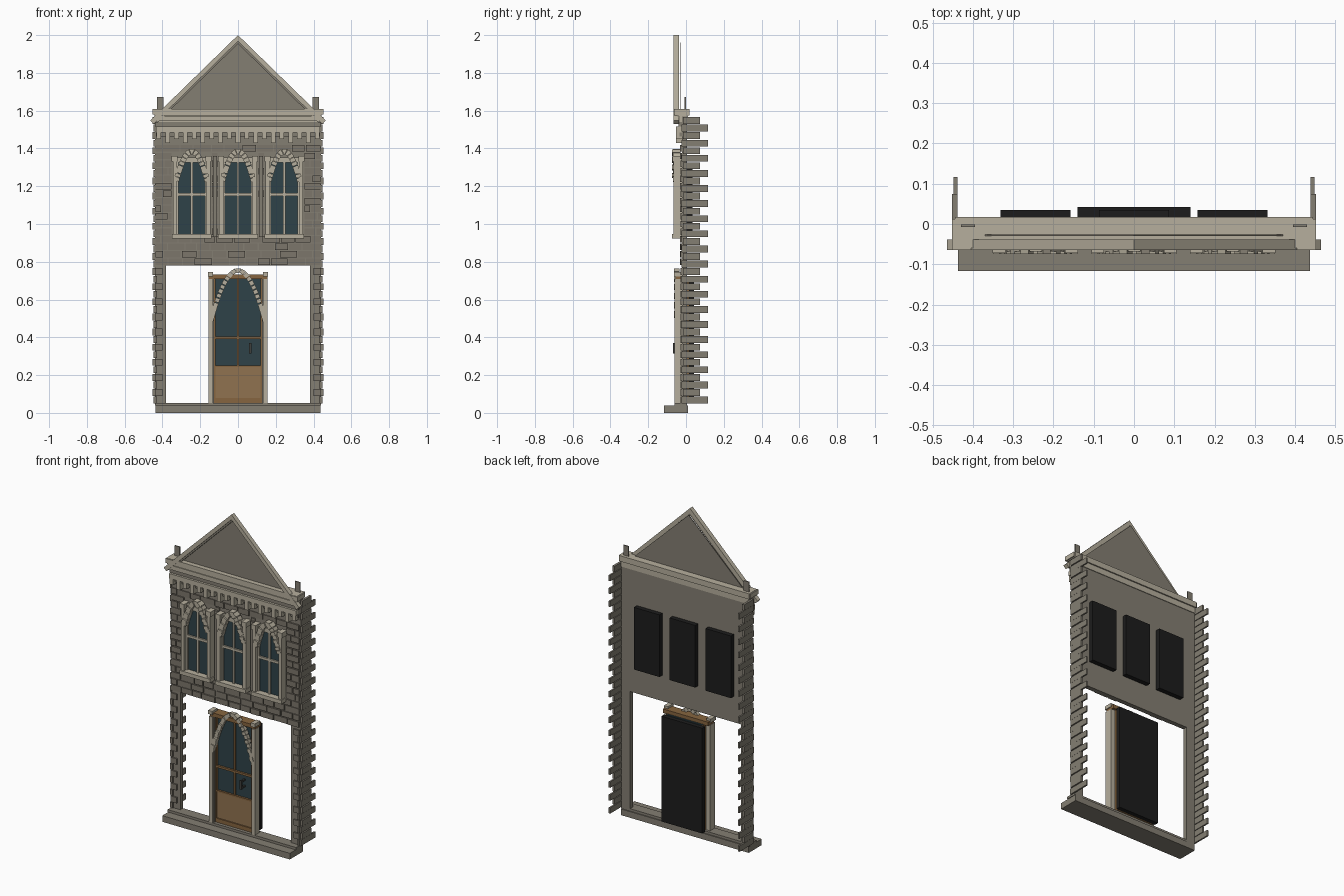
import bpy, bmesh, math, random
from mathutils import Vector

if "Cube" in bpy.data.objects:
    bpy.data.objects.remove(bpy.data.objects["Cube"], do_unlink=True)
random.seed(4)


def material(name, red, green, blue):
    mat = bpy.data.materials.new(name)
    mat.use_nodes = True
    color = (red, green, blue, 1)
    mat.diffuse_color = color
    mat.node_tree.nodes["Principled BSDF"].inputs["Base Color"].default_value = color
    return mat


pale_stone = material("pale_stone", .47, .43, .34)
grey_stone = material("grey_stone", .23, .21, .17)
brick_stone = material("brick_stone", .2, .18, .145)
glass = material("dark_teal_glass", .028, .055, .065)
oak = material("oak_panel", .28, .17, .08)
brown_wood = material("brown_wood", .24, .13, .05)
black = material("black_backing", .012, .012, .012)
iron = material("dark_iron", .05, .05, .045)


def add_prism(bm, profile, front, back):
    """Extrude an outline of (x, z) points from front to back along y."""
    near = [bm.verts.new((x, front, z)) for x, z in profile]
    far = [bm.verts.new((x, back, z)) for x, z in profile]
    bm.faces.new(near)
    bm.faces.new(far[::-1])
    for i in range(len(profile)):
        j = (i + 1) % len(profile)
        bm.faces.new((near[j], near[i], far[i], far[j]))


def part(name, mat, solids):
    """Make one object from solids given as (outline, front, back)."""
    bm = bmesh.new()
    for profile, front, back in solids:
        add_prism(bm, profile, front, back)
    bmesh.ops.recalc_face_normals(bm, faces=bm.faces)
    mesh = bpy.data.meshes.new(name)
    bm.to_mesh(mesh)
    bm.free()
    mesh.materials.append(mat)
    obj = bpy.data.objects.new(name, mesh)
    bpy.context.collection.objects.link(obj)
    return obj


def box(left, right, front, back, bottom, top):
    return [(left, bottom), (right, bottom), (right, top), (left, top)], front, back


def wide(half, front, back, bottom, top, center=0):
    """Box centred on a given x."""
    return box(center - half, center + half, front, back, bottom, top)


def pair(inner, outer, front, back, bottom, top, center=0):
    """Two boxes mirrored about a given x."""
    return [box(center + inner, center + outer, front, back, bottom, top),
            box(center - outer, center - inner, front, back, bottom, top)]


def arch_stones(center, half, spring, rise, thick, count, front, back):
    """Separate wedge stones following a parabolic arch."""
    def at(t, offset):
        slope = Vector((2 * rise * t, half)).normalized()
        return (center + half * t + slope.x * offset,
                spring + rise * (1 - t * t) + slope.y * offset)
    # even steps along the curve length
    fine = [-1 + i / 100 for i in range(201)]
    lengths = [0]
    for a, b in zip(fine, fine[1:]):
        lengths.append(lengths[-1] + math.dist(at(a, 0), at(b, 0)))
    def locate(fraction):
        goal = fraction * lengths[-1]
        return next(t for t, l in zip(fine, lengths) if l >= goal - 1e-6)
    stones = []
    for i in range(count):
        a, b = locate((i + .04) / count), locate((i + .96) / count)
        inner, outer = -thick / 2, thick / 2
        proud = front - (.006 if i % 2 else 0)
        stones.append(([at(a, inner), at(b, inner), at(b, outer), at(a, outer)], proud, back))
    return stones


WALL_FRONT, WALL_BACK = -.022, .006
HALF, OPENING = .44, .38
LINTEL, COURSE = .78, .04
windows = [-.245, 0, .245]

# Wall, piers and base
part("upper_wall", grey_stone, [wide(HALF, WALL_FRONT, WALL_BACK, LINTEL, 1.57)])
part("side_piers", grey_stone, pair(OPENING, HALF, WALL_FRONT, WALL_BACK, COURSE, LINTEL))
part("base_step", grey_stone, [wide(.437, -.117, .01, 0, .038)])
part("base_sill", grey_stone, [wide(HALF, -.06, .004, .038, .053)])

# Front brick courses, broken around the windows
bricks = []
for row in range(16):
    low = LINTEL + row * COURSE
    spans = [(-HALF, HALF)]
    if .9 < low < 1.35:
        edges = [-HALF] + [c + s * .105 for c in windows for s in (-1, 1)] + [HALF]
        spans = list(zip(edges[::2], edges[1::2]))
    for start, end in spans:
        x = start
        first = True
        while x < end - .004:
            length = random.uniform(.06, .1)
            if first and row % 2:
                length *= .5
            first = False
            stop = min(x + length, end)
            if end - stop < .02:
                stop = end
            proud = WALL_FRONT - random.uniform(.004, .01)
            bricks.append(box(x + .003, stop - .003, proud, WALL_FRONT + .005,
                              low + .003, low + COURSE - .003))
            x = stop
part("wall_bricks", brick_stone, bricks)

# Pier blocks and the toothed side returns
pier_blocks, returns = [], []
for row in range(38):
    low = .05 + row * COURSE
    top = low + COURSE - .004
    if low < LINTEL - COURSE:
        inner = .4 if row % 2 else .428
        pier_blocks += pair(inner, HALF, WALL_FRONT - .008, WALL_FRONT + .005, low, top)
    depth = .075 if row % 2 else .117
    outer = .452 if row % 2 else .448
    returns += pair(HALF - .002, outer, -.015 if row % 2 else -.025, depth, low, top)
part("pier_blocks", brick_stone, pier_blocks)
part("side_quoins", grey_stone, returns)

# Cornice, band and corbels
part("cornice", pale_stone, [wide(.445, -.06, .018, 1.575, 1.61),
                             wide(HALF, -.045, .01, 1.54, 1.575)])
part("cornice_ends", pale_stone, pair(.405, .452, -.064, .012, 1.58, 1.608))
part("cornice_shadow_course", grey_stone, [wide(HALF, -.04, 0, 1.515, 1.54)])
part("corbel_band", pale_stone, [wide(.435, -.054, -.01, 1.485, 1.515)])
corbels = []
for i in range(19):
    x = (i - 9) * .0465
    corbels.append(wide(.012, -.054, -.02, 1.43 if i % 2 else 1.45, 1.485, x))
part("corbels", pale_stone, corbels)
part("corbel_backing", grey_stone, [wide(.435, -.034, -.02, 1.462, 1.485)])
part("corner_posts", grey_stone, pair(.395, .43, -.007, -.001, 1.57, 1.672))

# Gable
part("gable_panel", grey_stone, [([(-.38, 1.6), (.38, 1.6), (0, 1.962)], -.03, -.026)])
rake = [(-.464, 1.548), (0, 2), (.464, 1.548), (.446, 1.53), (0, 1.968), (-.446, 1.53)]
part("gable_rakes", pale_stone, [(rake, -.065, -.038)])
trim = [(-.44, 1.536), (0, 1.969), (.44, 1.536), (.427, 1.536), (0, 1.954), (-.427, 1.536)]
part("gable_inner_trim", grey_stone, [(trim, -.054, -.04)])
part("gable_tie", pale_stone, [wide(.43, -.06, -.03, 1.545, 1.572)])

# Arched windows
for name, c in zip(("right", "middle", "left"), windows):
    part(name + "_window_glass", glass, [wide(.08, -.036, -.02, .94, 1.35, c)])
    frame = pair(.078, .1, -.066, -.02, .94, 1.33, c)
    frame += pair(.074, .106, -.072, -.02, 1.33, 1.36, c)
    frame += [wide(.105, -.075, -.02, .922, .946, c), wide(.09, -.05, -.02, 1.325, 1.352, c)]
    part(name + "_window_frame", pale_stone, frame)
    part(name + "_window_bars", pale_stone,
         [wide(.006, -.046, -.03, .946, 1.33, c), wide(.08, -.046, -.03, 1.148, 1.163, c)]
         + pair(.07, .08, -.046, -.03, .946, 1.33, c))
    part(name + "_window_arch", pale_stone,
         arch_stones(c, .083, 1.225, .16, .03, 17, -.068, -.03))
    part(name + "_window_backing", black, [wide(.087, 0, .035, .94, 1.325, c)])
part("window_piers", grey_stone, pair(.112, .133, -.04, -.02, .93, 1.36))

# Door
part("door_glass", glass, [wide(.125, -.028, .015, .25, .71)])
part("door_panel", oak, [wide(.122, -.036, .015, .08, .245)])
part("door_rails", brown_wood,
     [wide(.125, -.04, .015, .053, .078), wide(.125, -.04, 0, .242, .252),
      wide(.125, -.04, 0, .392, .405), wide(.005, -.036, 0, .25, .71)]
     + pair(.118, .128, -.04, .015, .053, .71))
part("door_lintel", brown_wood, [wide(.155, -.055, .005, .708, .732)])
part("door_jambs", pale_stone, pair(.133, .157, -.06, -.012, .053, .708))
part("jamb_reveals", grey_stone, pair(.127, .134, -.05, -.012, .053, .708))
part("jamb_caps", pale_stone, pair(.132, .16, -.064, -.012, .722, .745))
part("door_arch", pale_stone, arch_stones(0, .143, .485, .27, .024, 25, -.058, -.035))
part("door_handle", iron, [box(.058, .072, -.068, -.058, .315, .37)]
     + [box(.06, .07, -.06, -.025, z, z + .01) for z in (.318, .357)])
part("door_backing", black, [wide(.14, .015, .042, .053, .705)])
